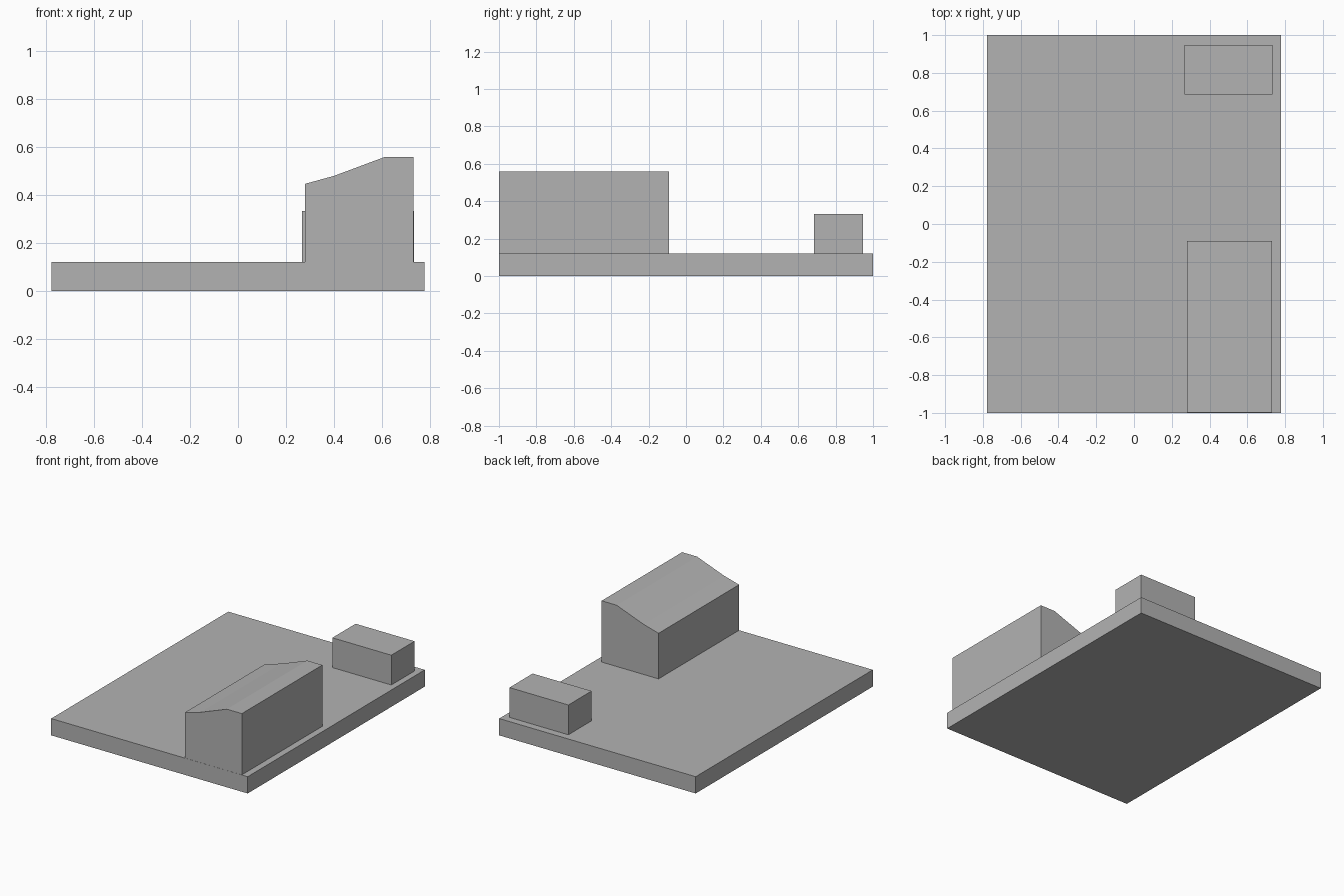
import bpy
import bmesh

if "Cube" in bpy.data.objects:
    bpy.data.objects.remove(bpy.data.objects["Cube"])

grey = bpy.data.materials.new("plain grey")
grey.use_nodes = True
colour = (0.45, 0.45, 0.45, 1)
grey.diffuse_color = colour
grey.node_tree.nodes["Principled BSDF"].inputs["Base Color"].default_value = colour


def extrude_profile(name, profile, y_front, y_back):
    """Solid made by sweeping an x-z outline from front to back."""
    bm = bmesh.new()
    face = bm.faces.new([bm.verts.new((x, y_front, z)) for x, z in profile])
    swept = bmesh.ops.extrude_face_region(bm, geom=[face])["geom"]
    verts = [v for v in swept if isinstance(v, bmesh.types.BMVert)]
    bmesh.ops.translate(bm, verts=verts, vec=(0, y_back - y_front, 0))
    bmesh.ops.recalc_face_normals(bm, faces=bm.faces)
    mesh = bpy.data.meshes.new(name)
    bm.to_mesh(mesh)
    bm.free()
    mesh.materials.append(grey)
    obj = bpy.data.objects.new(name, mesh)
    bpy.context.collection.objects.link(obj)
    return obj


def box_outline(x0, x1, z0, z1):
    return [(x0, z0), (x1, z0), (x1, z1), (x0, z1)]


GROUND = 0.12

# Ground slab
extrude_profile("ground_slab", box_outline(-0.777, 0.777, 0, GROUND), -1, 1)

# Long building with a roof sloping down to one side
extrude_profile("main_building",
                [(0.28, GROUND), (0.73, GROUND), (0.73, 0.558),
                 (0.612, 0.558), (0.4, 0.479), (0.28, 0.446)],
                -0.999, -0.09)

# Small flat-roofed building at the back
extrude_profile("small_building", box_outline(0.267, 0.733, GROUND, 0.333),
                0.685, 0.947)
